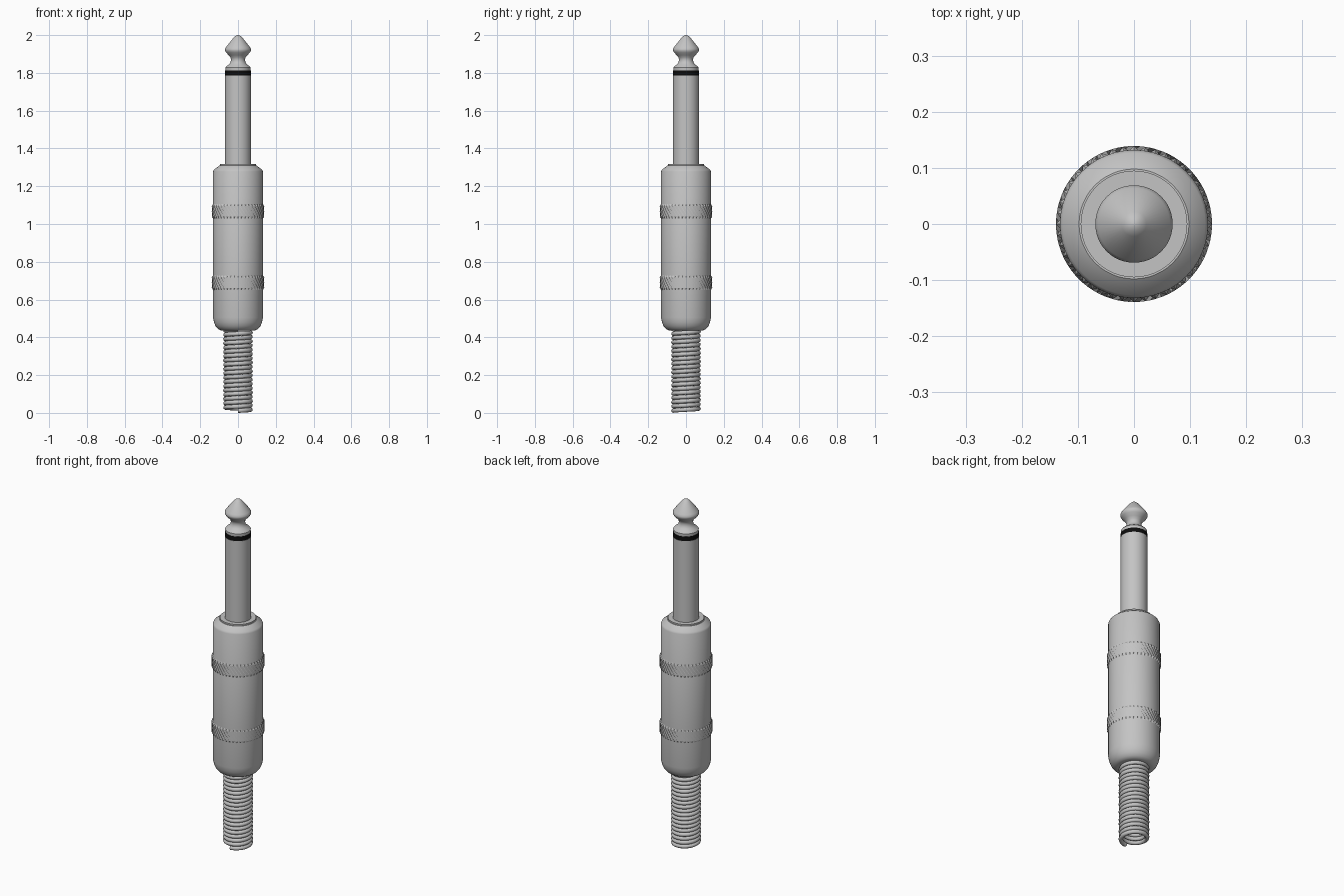
import bpy, bmesh
from math import sin, cos, pi, radians

cube = bpy.data.objects.get("Cube")
if cube:
    bpy.data.objects.remove(cube)


def material(name, value, metallic=0.0):
    m = bpy.data.materials.new(name)
    m.use_nodes = True
    m.diffuse_color = (value, value, value, 1)
    m.node_tree.nodes["Principled BSDF"].inputs["Base Color"].default_value = (value, value, value, 1)
    return m


METAL = material("nickel grey", 0.55)
BLACK = material("insulator black", 0.004)


def finish(name, bm, mat, angle):
    bmesh.ops.recalc_face_normals(bm, faces=bm.faces)
    me = bpy.data.meshes.new(name)
    bm.to_mesh(me)
    bm.free()
    me.materials.append(mat)
    ob = bpy.data.objects.new(name, me)
    bpy.context.collection.objects.link(ob)
    bpy.ops.object.select_all(action="DESELECT")
    ob.select_set(True)
    bpy.context.view_layer.objects.active = ob
    if angle:
        bpy.ops.object.shade_smooth_by_angle(angle=radians(angle))
    return ob


def rings(bm, count, rows, radius):
    """Stack rings of vertices and bridge them; radius(i, j) gives each vertex its reach."""
    grid = [[bm.verts.new((radius(i, j) * cos(2 * pi * i / count),
                           radius(i, j) * sin(2 * pi * i / count), z))
             for i in range(count)] for j, z in enumerate(rows)]
    for a, b in zip(grid, grid[1:]):
        for i in range(count):
            k = (i + 1) % count
            bm.faces.new((a[i], a[k], b[k], b[i]))
    return grid


def lathe(name, profile, mat, count=48):
    bm = bmesh.new()
    grid = rings(bm, count, [z for r, z in profile], lambda i, j: profile[j][0])
    bm.faces.new(grid[0])
    bm.faces.new(grid[-1])
    return finish(name, bm, mat, 35)


# Contact tip, insulator and long sleeve
lathe("tip", [(0.066, 1.81), (0.067, 1.828), (0.060, 1.836), (0.046, 1.846),
              (0.039, 1.858), (0.037, 1.87), (0.040, 1.882), (0.050, 1.894),
              (0.063, 1.908), (0.069, 1.918), (0.069, 1.926), (0.064, 1.936),
              (0.022, 1.988), (0.013, 1.996), (0.003, 2.0)], METAL)
lathe("insulator_ring", [(0.068, 1.787), (0.068, 1.812)], BLACK)
lathe("sleeve", [(0.069, 1.30), (0.069, 1.787)], METAL)

# Collar and handle barrel
lathe("collar", [(0.095, 1.29), (0.095, 1.318)], METAL)
lathe("barrel", [(0.085, 0.436), (0.096, 0.438), (0.108, 0.446), (0.119, 0.46),
                 (0.127, 0.479), (0.132, 0.505), (0.132, 1.278),
                 (0.127, 1.288), (0.098, 1.31), (0.094, 1.31)], METAL)

# Two knurled grip bands: alternate vertices raised into small pyramids
for name, low in (("lower_knurl", 0.648), ("upper_knurl", 1.026)):
    bm = bmesh.new()
    rows = [low + 0.0137 * j for j in range(7)]

    def reach(i, j):
        return 0.139 if (i + j) % 2 and 0 < j < 6 else 0.1305
    rings(bm, 88, rows, reach)
    finish(name, bm, METAL, 0)

# Coiled strain relief
TURNS, STEPS, WIRE = 19, 32, 0.0115
curve = bpy.data.curves.new("spring", "CURVE")
curve.dimensions = "3D"
curve.bevel_depth = WIRE
curve.bevel_resolution = 2
curve.use_fill_caps = True
spline = curve.splines.new("POLY")
total = TURNS * STEPS
spline.points.add(total)
for i, p in enumerate(spline.points):
    a = 2 * pi * i / STEPS - pi / 2
    p.co = (0.067 * cos(a), 0.067 * sin(a), WIRE + 0.43 * i / total, 1)
spline.use_smooth = True
curve.materials.append(METAL)
spring = bpy.data.objects.new("spring", curve)
bpy.context.collection.objects.link(spring)
